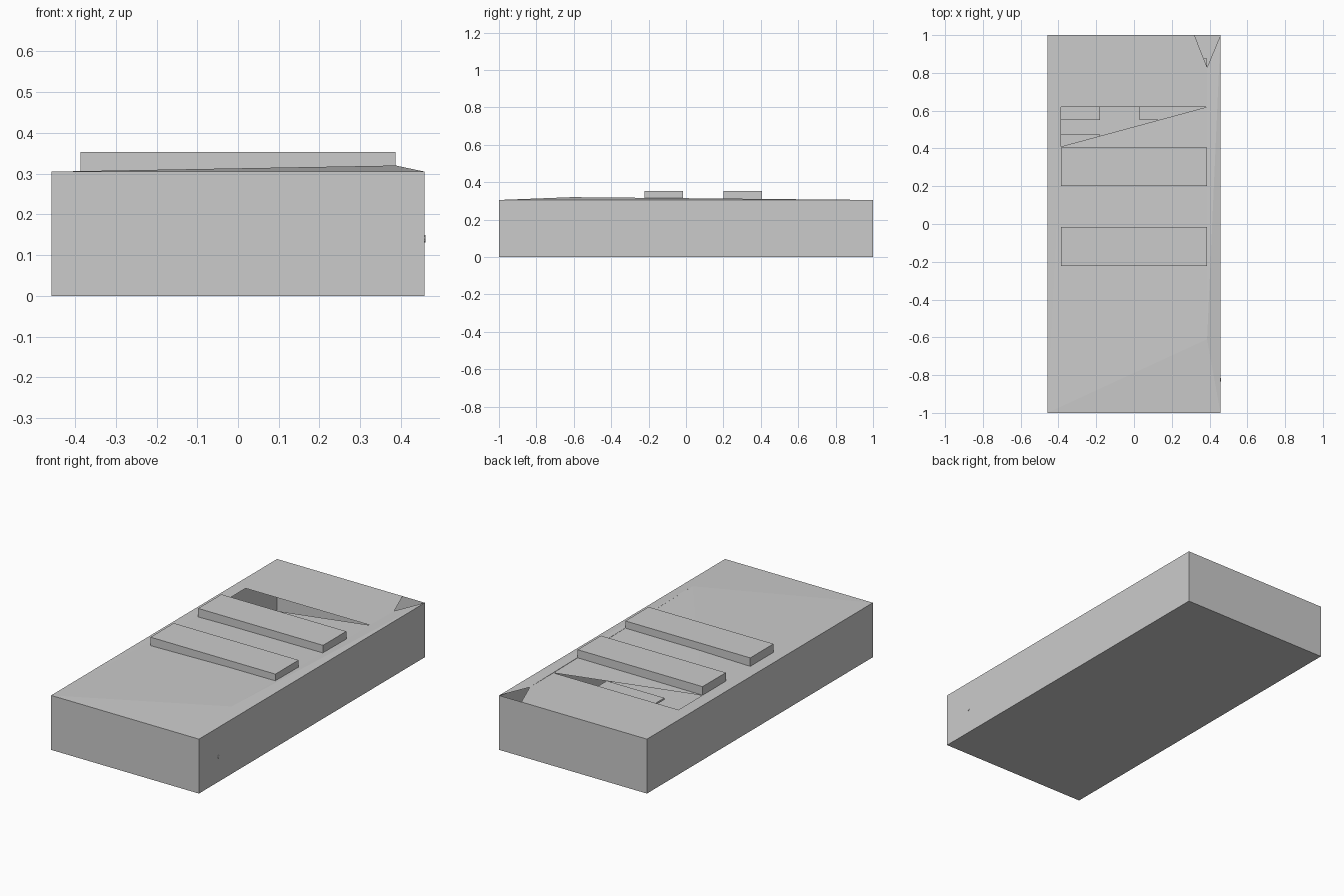
import bpy
import bmesh
from mathutils import Vector, Matrix

if "Cube" in bpy.data.objects:
    bpy.data.objects.remove(bpy.data.objects["Cube"])

W, L, H = 0.458, 1.0, 0.305   # half width, half length, height of the casing
B = 0.387                     # half width of the raised bars


def finish(name, bm):
    bmesh.ops.recalc_face_normals(bm, faces=bm.faces)
    mesh = bpy.data.meshes.new(name)
    bm.to_mesh(mesh)
    bm.free()
    obj = bpy.data.objects.new(name, mesh)
    bpy.context.collection.objects.link(obj)
    return obj


def box(name, x0, x1, y0, y1, z0, z1):
    bm = bmesh.new()
    size = Vector((x1 - x0, y1 - y0, z1 - z0))
    mid = Vector((x0 + x1, y0 + y1, z0 + z1)) / 2
    bmesh.ops.create_cube(bm, size=1, matrix=Matrix.Translation(mid) @ Matrix.Diagonal(size).to_4x4())
    return finish(name, bm)


# hollow casing: thin walls and floor, top with two open triangles and a slight peak
bm = bmesh.new()
points = {
    "fl": (-W, -L, H), "fr": (W, -L, H), "br": (W, L, H), "bl": (-W, L, H),
    "peak": (B, -0.61, 0.32),
    "notch_tip": (B, 0.83, H), "notch_side": (0.32, L, H),
    "slot_a": (B, 0.62, H), "slot_b": (-B, 0.62, H), "slot_c": (-B, 0.41, H),
    "fl0": (-W, -L, 0), "fr0": (W, -L, 0), "br0": (W, L, 0), "bl0": (-W, L, 0),
}
v = {key: bm.verts.new(co) for key, co in points.items()}
faces = [
    "fl fr peak", "fr br peak", "peak br notch_tip", "peak notch_tip slot_a",
    "notch_tip notch_side bl", "notch_tip bl slot_a", "slot_a bl slot_b",
    "bl fl slot_b", "slot_b fl slot_c", "slot_c fl peak", "slot_c peak slot_a",
    "fl0 fr0 fr fl", "fr0 br0 br fr", "br0 bl0 bl notch_side br",
    "bl0 fl0 fl bl", "fl0 bl0 br0 fr0",
]
for f in faces:
    bm.faces.new([v[k] for k in f.split()])
finish("casing", bm)

# two raised bars across the top
for i, y in enumerate((-0.222, 0.2)):
    box(f"raised_bar_{i + 1}", -B, B, y, y + 0.206, 0.3, 0.353)

# thin inner plates glimpsed through the open slot
for r, y in enumerate((0.148, 0.55)):
    for c, (x0, x1) in enumerate(((-B, -0.18), (0.03, B))):
        box(f"inner_plate_{r + 1}_{c + 1}", x0, x1, y, y + 0.327, 0.07, 0.08)

# tiny stud on the right side
bm = bmesh.new()
bmesh.ops.create_cone(bm, cap_ends=True, segments=8, radius1=0.009, radius2=0.009, depth=0.004,
                      matrix=Matrix.Translation((W, -0.825, 0.14)) @ Matrix.Rotation(1.5708, 4, 'Y'))
finish("side_stud", bm)
